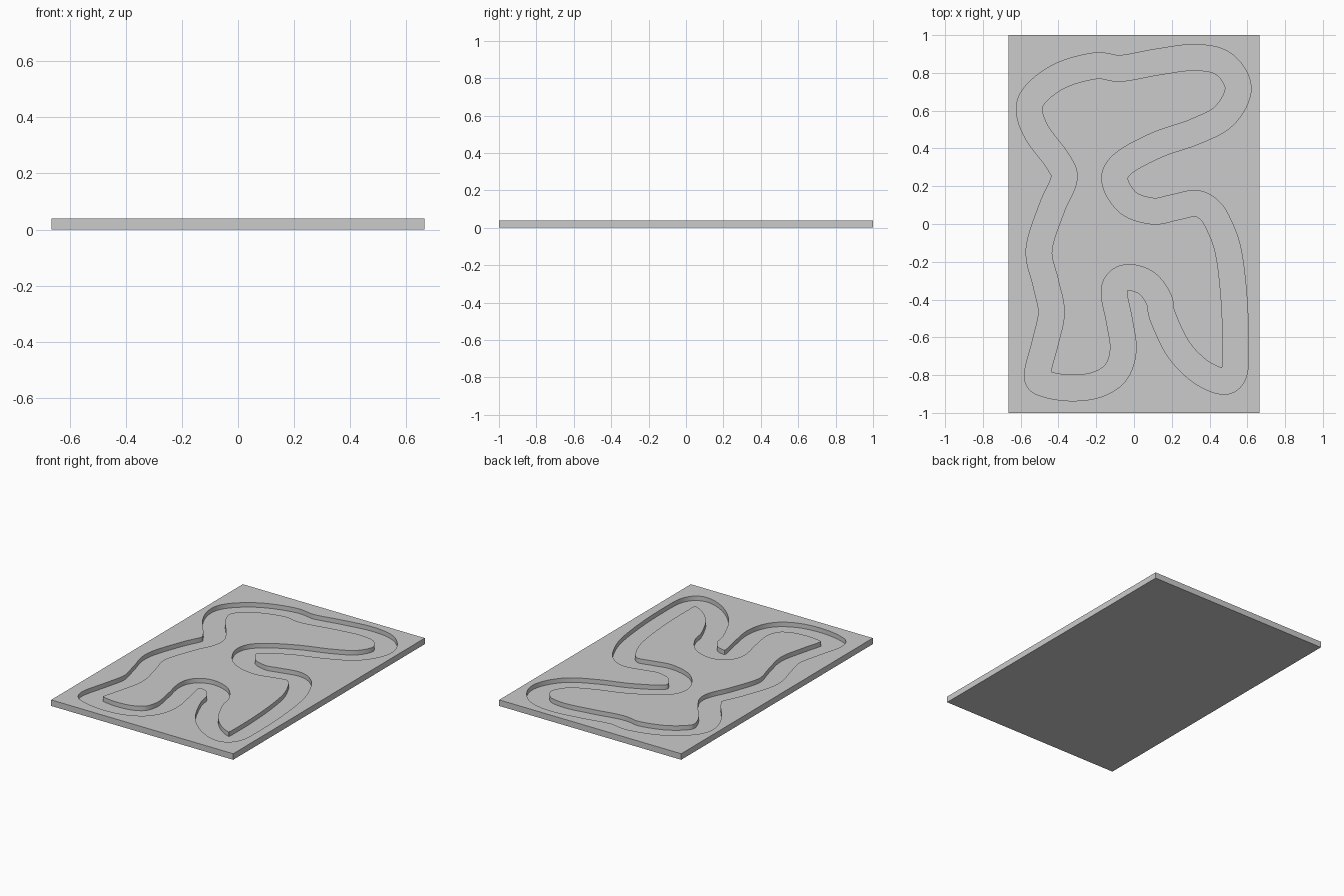
import bpy
import bmesh
import math
from mathutils import Vector

default_cube = bpy.data.objects.get("Cube")
if default_cube:
    bpy.data.objects.remove(default_cube, do_unlink=True)

HALF_WIDTH = 0.068
SLAB_X, SLAB_Y = 0.665, 1.0
TOP, FLOOR = 0.04, 0.01
STEPS = 8

# Centre line of the circuit, in thousandths, counterclockwise
CENTRE_LINE = [
    (-512, -800), (-470, -846), (-340, -868), (-200, -852), (-97, -787),
    (-57, -665), (-78, -510), (-105, -370), (-84, -305), (-20, -283),
    (70, -315), (132, -400), (152, -490), (235, -662), (350, -780),
    (470, -833), (527, -795), (538, -670), (530, -400), (498, -140),
    (440, 15), (388, 83), (320, 109), (210, 87), (100, 68), (-30, 112),
    (-102, 230), (-55, 322), (125, 420), (325, 490), (480, 575),
    (552, 720), (475, 847), (325, 882), (125, 858), (-70, 824),
    (-200, 838), (-380, 790), (-510, 700), (-555, 610), (-515, 485),
    (-405, 335), (-370, 240), (-435, 85), (-503, -135), (-468, -310),
    (-437, -465), (-468, -620),
]


def smooth_loop(points, steps):
    """Sample a closed Catmull-Rom spline through the points."""
    count = len(points)
    samples = []
    for i in range(count):
        a, b, c, d = (points[(i + k) % count] for k in (-1, 0, 1, 2))
        for s in range(steps):
            t = s / steps
            samples.append(0.5 * (2 * b + (c - a) * t
                                  + (2 * a - 5 * b + 4 * c - d) * t ** 2
                                  + (3 * b - a - 3 * c + d) * t ** 3))
    return samples


def offset_loop(path, distance):
    """Offset a closed path sideways, trimming where it folds over itself."""
    result = []
    for i, point in enumerate(path):
        along = (path[(i + 1) % len(path)] - path[i - 1]).normalized()
        moved = point + Vector((along.y, -along.x)) * distance
        if min((moved - q).length for q in path) > abs(distance) * 0.985:
            result.append(moved)
    return result


def add_ring(bm, outline, z):
    """Add a closed ring of vertices and edges at one height."""
    verts = [bm.verts.new((p.x, p.y, z)) for p in outline]
    edges = [bm.edges.new((verts[i - 1], verts[i])) for i in range(len(verts))]
    return verts, edges


def add_wall(bm, lower, upper):
    """Join two matching rings with upright faces."""
    for i in range(len(lower)):
        bm.faces.new((lower[i - 1], lower[i], upper[i], upper[i - 1]))


def fill(bm, *edge_groups):
    """Fill a flat region bounded by one or more rings."""
    edges = [edge for group in edge_groups for edge in group]
    bmesh.ops.triangle_fill(bm, edges=edges, use_beauty=True, normal=(0, 0, 1))


centre = smooth_loop([Vector(p) / 1000 for p in CENTRE_LINE], STEPS)
outer = offset_loop(centre, HALF_WIDTH)
inner = offset_loop(centre, -HALF_WIDTH)
corners = [Vector((SLAB_X * sx, SLAB_Y * sy))
           for sx, sy in ((-1, -1), (1, -1), (1, 1), (-1, 1))]

bm = bmesh.new()
base_verts, base_edges = add_ring(bm, corners, 0)
rim_verts, rim_edges = add_ring(bm, corners, TOP)
outer_low, outer_low_edges = add_ring(bm, outer, FLOOR)
outer_top, outer_top_edges = add_ring(bm, outer, TOP)
inner_low, inner_low_edges = add_ring(bm, inner, FLOOR)
inner_top, inner_top_edges = add_ring(bm, inner, TOP)

# Flat regions: surround, sunken track floor, raised infield
fill(bm, rim_edges, outer_top_edges)
fill(bm, outer_low_edges, inner_low_edges)
fill(bm, inner_top_edges)
bm.faces.new(base_verts)

# Upright sides of the slab and the groove
add_wall(bm, base_verts, rim_verts)
add_wall(bm, outer_low, outer_top)
add_wall(bm, inner_low, inner_top)
bmesh.ops.recalc_face_normals(bm, faces=bm.faces)

mesh = bpy.data.meshes.new("track_slab")
bm.to_mesh(mesh)
bm.free()
slab = bpy.data.objects.new("track_slab", mesh)
bpy.context.collection.objects.link(slab)

# Plain grey finish
grey = bpy.data.materials.new("plain_grey")
grey.use_nodes = True
colour = (0.6, 0.6, 0.6, 1)
grey.diffuse_color = colour
grey.node_tree.nodes["Principled BSDF"].inputs["Base Color"].default_value = colour
mesh.materials.append(grey)

bpy.ops.object.select_all(action="DESELECT")
slab.select_set(True)
bpy.context.view_layer.objects.active = slab
bpy.ops.object.shade_smooth_by_angle(angle=math.radians(30))
